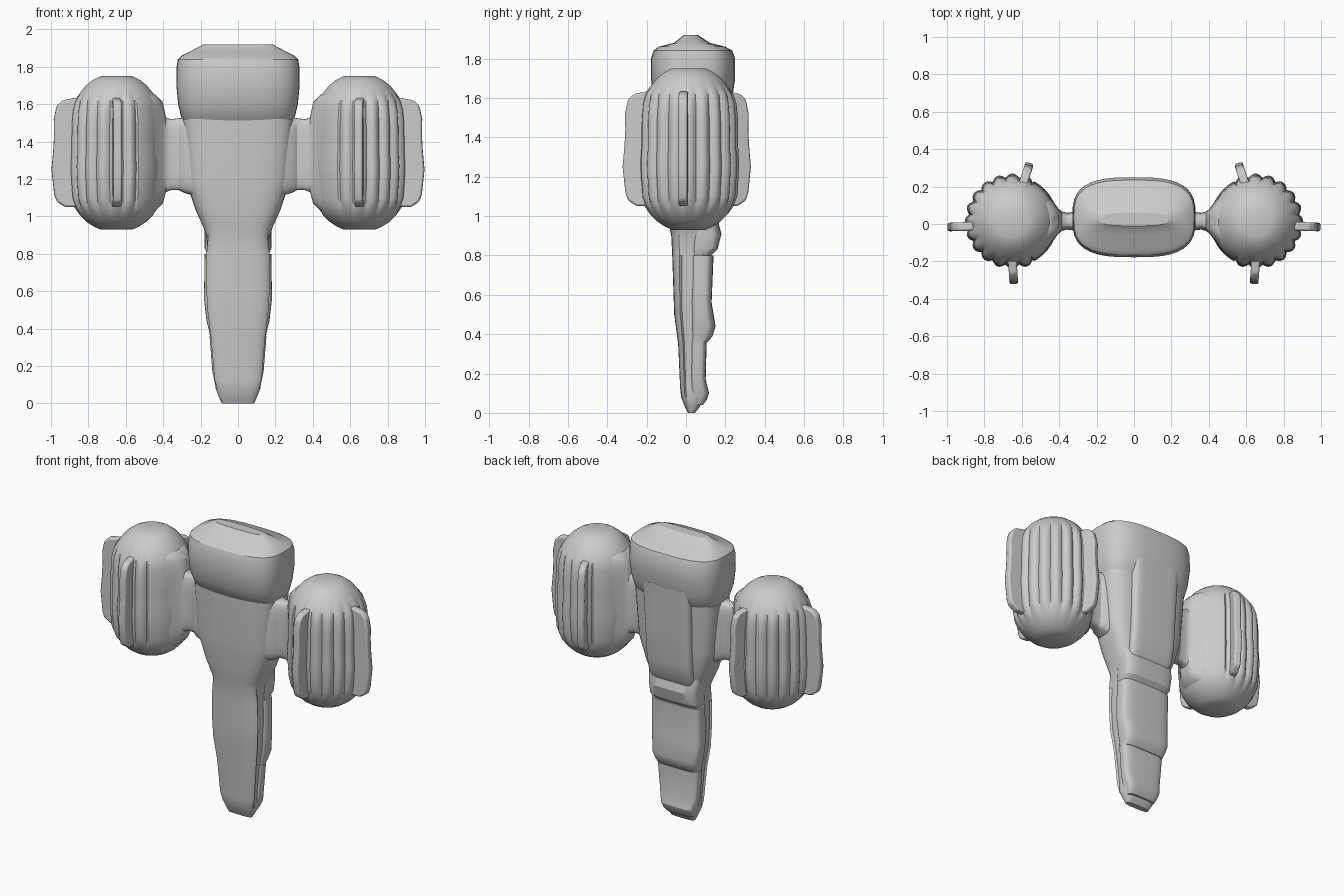
import bpy, bmesh
from math import sin, cos, pi, radians, degrees, atan2


def finish(name, bm, mirror=False, bevel=0, angle=28):
    bmesh.ops.recalc_face_normals(bm, faces=bm.faces)
    me = bpy.data.meshes.new(name)
    bm.to_mesh(me)
    bm.free()
    ob = bpy.data.objects.new(name, me)
    bpy.context.collection.objects.link(ob)
    bpy.ops.object.select_all(action='DESELECT')
    ob.select_set(True)
    bpy.context.view_layer.objects.active = ob
    bpy.ops.object.shade_smooth_by_angle(angle=radians(angle))
    if bevel:
        mod = ob.modifiers.new("bevel", 'BEVEL')
        mod.width, mod.segments = bevel, 2
    if mirror:
        ob.modifiers.new("mirror", 'MIRROR')
    return ob


def skin(rings):
    """Join rings of points into a closed tube."""
    bm = bmesh.new()
    loops = [[bm.verts.new(p) for p in r] for r in rings]
    n = len(loops[0])
    for a, b in zip(loops, loops[1:]):
        for i in range(n):
            j = (i + 1) % n
            bm.faces.new((a[i], a[j], b[j], b[i]))
    bm.faces.new(loops[0])
    bm.faces.new(loops[-1])
    return bm


def oval(hw, lo, hi, n, count=40, groove=0):
    """Rounded-box outline: half width by (lo..hi), optional side groove."""
    pts = []
    for i in range(count):
        t = 2 * pi * i / count
        c, s = cos(t), sin(t)
        u = abs(c) ** (2 / n) * (1 if c > 0 else -1)
        v = abs(s) ** (2 / n) * (1 if s > 0 else -1)
        g = groove if abs(v) < 0.6 else 0
        pts.append((u * (hw - g), (lo + hi) / 2 + v * (hi - lo) / 2))
    return pts


def loft(name, rows, n, groove=0):
    rings = []
    for z, hw, lo, hi in rows:
        g = groove if 0.1 < z < 0.9 else 0
        rings.append([(x, y, z) for x, y in oval(hw, lo, hi, n, groove=g)])
    return finish(name, skin(rings))


# Rounded cap with a crest along its top
loft("cap", [(1.50, .285, -.11, .19), (1.535, .305, -.135, .215), (1.60, .32, -.165, .235),
             (1.70, .33, -.178, .25), (1.80, .328, -.178, .25), (1.84, .322, -.165, .235),
             (1.86, .30, -.14, .20), (1.88, .26, -.06, .12), (1.92, .185, -.01, .06)], 3)

# Chest and tapering trunk
loft("trunk", [(0, .085, .01, .045), (.03, .10, -.005, .07), (.08, .12, -.025, .085),
               (.13, .135, -.03, .085), (.35, .155, -.04, .09), (.50, .175, -.06, .105),
               (.65, .183, -.065, .11), (.80, .18, -.07, .125), (.90, .17, -.075, .14),
               (.95, .188, -.085, .15), (1.03, .225, -.095, .165), (1.14, .262, -.105, .175),
               (1.20, .278, -.11, .18), (1.52, .30, -.12, .195)], 3.4, groove=.018)

# Overlapping plates down the back
loft("back_plate", [(.96, .15, .05, .165), (1.0, .16, .05, .185), (1.1, .165, .05, .205),
                    (1.35, .17, .05, .22), (1.62, .175, .05, .237)], 6)
plates = {
    "upper": [(.80, .165, .02, .13), (.83, .178, .02, .16), (.91, .178, .02, .18), (1.0, .19, .02, .155)],
    "middle": [(.36, .15, .02, .11), (.39, .155, .02, .135), (.44, .168, .02, .15),
               (.56, .182, .02, .13), (.80, .178, .02, .14)],
    "lower": [(.04, .10, .02, .085), (.065, .11, .02, .105), (.10, .122, .02, .117),
              (.17, .137, .02, .10), (.36, .152, .02, .105)],
}
for key, rows in plates.items():
    loft("trunk_plate_" + key, rows, 4)

# Fluted side pods
PX, PY = 0.65, 0.015
POD = [(.93, .085, 0), (.945, .12, 0), (.97, .158, 0), (1.01, .198, 0), (1.05, .22, .5),
       (1.10, .233, 1), (1.20, .240, 1), (1.27, .243, 1), (1.35, .238, 1), (1.42, .238, 1),
       (1.50, .236, 1), (1.57, .230, 1), (1.62, .220, .4), (1.66, .195, 0), (1.70, .163, 0),
       (1.73, .125, 0), (1.75, .085, 0)]
SEG = 160
rings = []
for z, r, flute in POD:
    ring = []
    for i in range(SEG):
        a = 2 * pi * i / SEG
        side = abs(degrees(atan2(sin(a), cos(a))))
        lobe = flute * (0.02 * abs(cos(a * 10)) - 0.008) if side < 118 else 0
        ring.append((PX + (r + lobe) * cos(a), PY + (r + lobe) * sin(a), z))
    rings.append(ring)
finish("side_pod", skin(rings), mirror=True)

# Pylons flaring into the pods: x, half thickness, bottom, top
PYLON = [(.20, .10, 1.10, 1.53), (.285, .075, 1.125, 1.53), (.315, .05, 1.14, 1.525),
         (.36, .045, 1.14, 1.52), (.385, .052, 1.13, 1.53), (.402, .065, 1.07, 1.61),
         (.44, .115, 1.03, 1.65), (.49, .175, 1.01, 1.665), (.56, .19, .99, 1.68)]
rings = [[(x, PY + u, v) for u, v in oval(ht, lo, hi, 4)] for x, ht, lo, hi in PYLON]
finish("pylon", skin(rings), mirror=True)

# Three radial fins per pod
FIN = [(.15, 1.07), (.21, 1.05), (.26, 1.05), (.305, 1.08), (.318, 1.12), (.332, 1.25),
       (.322, 1.36), (.318, 1.44), (.32, 1.52), (.305, 1.59), (.275, 1.62), (.20, 1.635), (.15, 1.60)]
for key, ang, cx, cy in (("outer", -2, .665, -.005), ("back", 108, .66, .01), ("front", 266, .665, .01)):
    c, s = cos(radians(ang)), sin(radians(ang))
    rings = [[(cx + r * c - t * s, cy + r * s + t * c, z) for r, z in FIN] for t in (-.023, .023)]
    finish("fin_" + key, skin(rings), mirror=True, bevel=.01)
